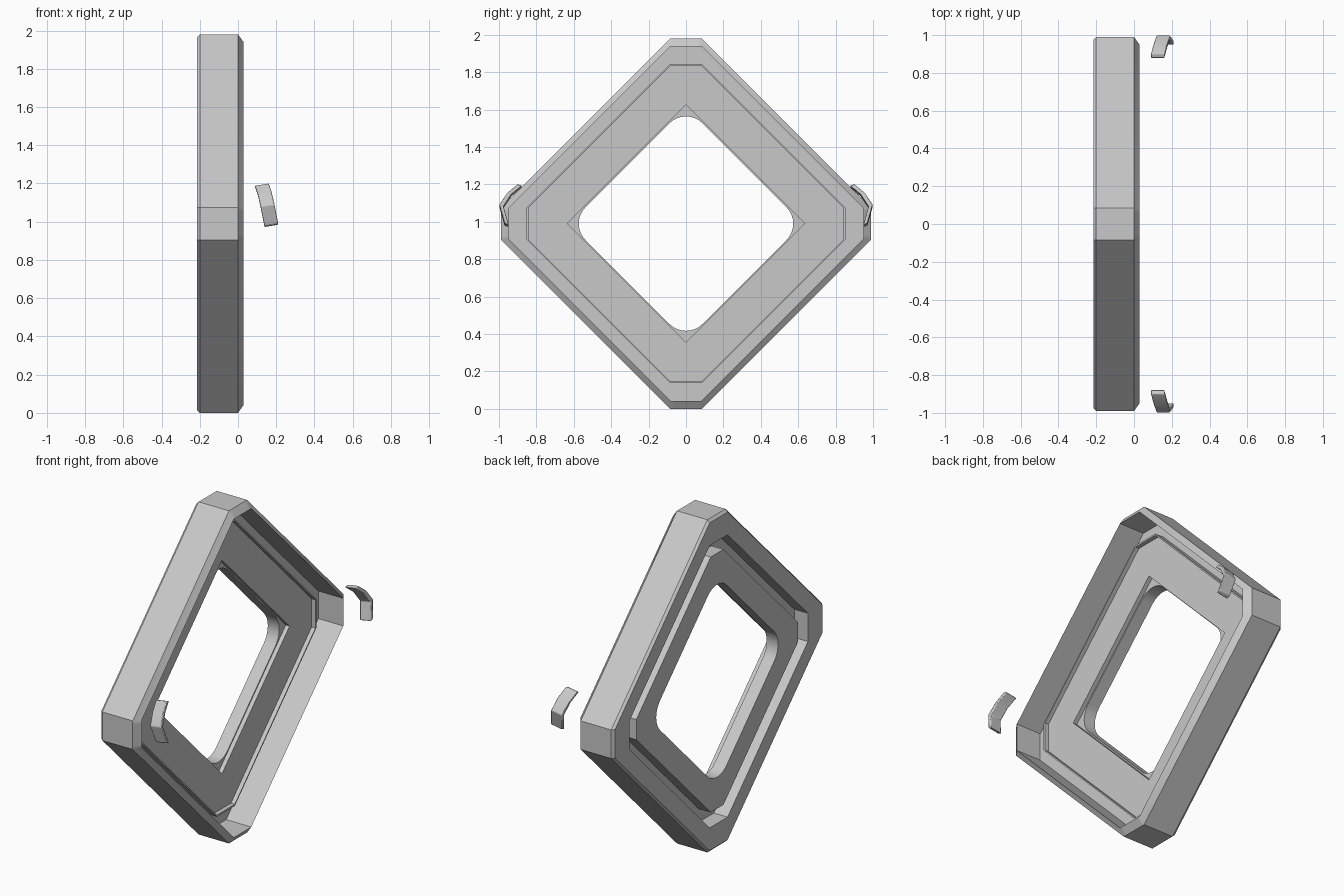
import bpy, bmesh
from math import sin, cos, pi, sqrt
from mathutils import Vector

cube = bpy.data.objects.get("Cube")
if cube:
    bpy.data.objects.remove(cube, do_unlink=True)

MID = 0.99      # height of the frame centre
STEPS = 8       # segments across each corner

grey = bpy.data.materials.new("plain_grey")
grey.use_nodes = True
COLOUR = (0.58, 0.58, 0.58, 1)
grey.diffuse_color = COLOUR
grey.node_tree.nodes["Principled BSDF"].inputs["Base Color"].default_value = COLOUR


# Corner shapes: (distance along the corner axis, sideways offset)
def clipped(tip, d):
    h = d - tip
    return [(tip, h * (2 * i / STEPS - 1)) for i in range(STEPS + 1)]


def rounded(d, r):
    c = d - r * sqrt(2)
    angles = [pi / 4 * (2 * i / STEPS - 1) for i in range(STEPS + 1)]
    return [(c + r * cos(a), r * sin(a)) for a in angles]


def sharp(d, w):
    offsets = [w * (2 * i / STEPS - 1) for i in range(STEPS + 1)]
    return [(d - abs(o), o) for o in offsets]


def finish(name, bm):
    bmesh.ops.recalc_face_normals(bm, faces=bm.faces)
    mesh = bpy.data.meshes.new(name)
    bm.to_mesh(mesh)
    bm.free()
    mesh.materials.append(grey)
    ob = bpy.data.objects.new(name, mesh)
    bpy.context.collection.objects.link(ob)
    bpy.ops.object.select_all(action='DESELECT')
    ob.select_set(True)
    bpy.context.view_layer.objects.active = ob
    bpy.ops.object.shade_smooth_by_angle(angle=pi / 6)
    return ob


# Diamond frame: cross-section swept around the four corners
outer = clipped(0.99, 1.075)
rim = clipped(0.948, 1.03)
ridge_out = clipped(0.853, 0.937)
ridge_in = clipped(0.843, 0.927)
back_edge = clipped(0.975, 1.06)
groove = clipped(0.84, 0.924)
lip = clipped(0.76, 0.82)
hole = rounded(0.625, 0.125)
notch = sharp(0.635, 0.1)

section = [
    (-0.105, notch), (-0.105, ridge_in), (-0.08, ridge_in),
    (-0.08, ridge_out), (-0.135, ridge_out), (-0.135, rim),
    (0.03, rim), (0.0, outer), (-0.2, outer), (-0.215, back_edge),
    (-0.215, groove), (-0.125, groove), (-0.125, lip), (-0.205, lip),
    (-0.205, hole), (-0.13, hole), (-0.13, notch),
]

bm = bmesh.new()
rings = []
for x, corner in section:
    ring = []
    for k in range(4):
        ca, sa = round(cos(k * pi / 2)), round(sin(k * pi / 2))
        for a, o in corner:
            ring.append(bm.verts.new((x, a * ca - o * sa, MID + a * sa + o * ca)))
    rings.append(ring)
for r, ring in enumerate(rings):
    following = rings[(r + 1) % len(rings)]
    for i in range(len(ring)):
        j = (i + 1) % len(ring)
        bm.faces.new((ring[i], ring[j], following[j], following[i]))
finish("diamond_frame", bm)


# Bent clips floating beside the two side corners
def clip(name, side):
    path = [(0.125, 0.9, 1.195), (0.14, 0.955, 1.15), (0.155, 0.998, 1.085),
            (0.175, 0.97, 0.985)]
    bm = bmesh.new()
    rows = []
    for x, y, z in path:
        centre = Vector((x, y * side, z))
        half = Vector((0.036, 0, 0.006))
        thick = Vector((0, -0.022 * side, -0.008))
        corners = (centre - half, centre + half,
                   centre + half + thick, centre - half + thick)
        rows.append([bm.verts.new(c) for c in corners])
    for a, b in zip(rows, rows[1:]):
        for i in range(4):
            j = (i + 1) % 4
            bm.faces.new((a[i], a[j], b[j], b[i]))
    bm.faces.new(rows[0])
    bm.faces.new(rows[-1])
    ob = finish(name, bm)
    bevel = ob.modifiers.new("soft_edges", 'BEVEL')
    bevel.width = 0.004
    bevel.segments = 2


clip("front_clip", -1)
clip("back_clip", 1)
